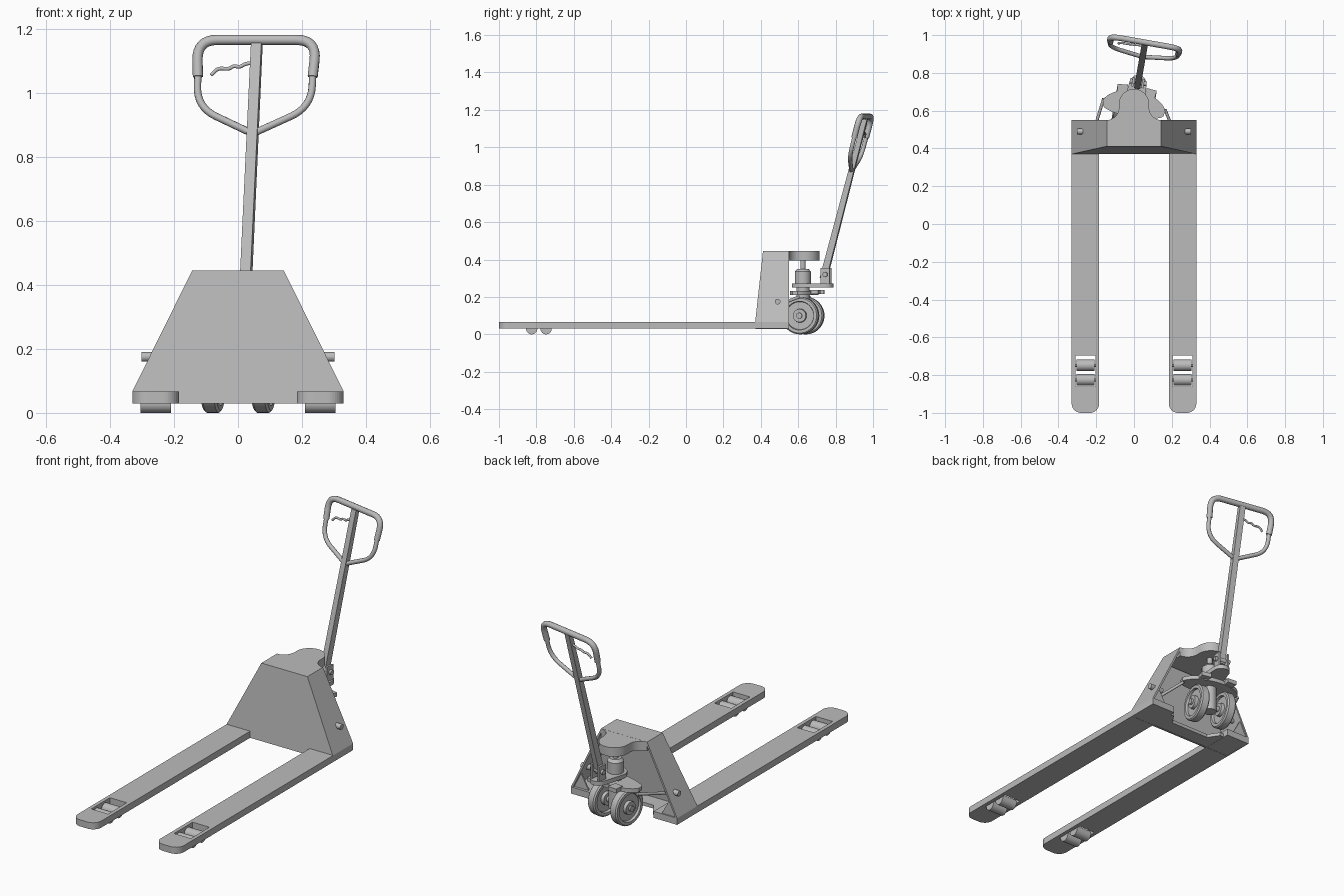
import bpy, bmesh
from math import pi, cos, sin, radians
from mathutils import Matrix, Vector

cube = bpy.data.objects.get("Cube")
if cube:
    bpy.data.objects.remove(cube, do_unlink=True)

grey = bpy.data.materials.new("painted_grey")
grey.use_nodes = True
grey.diffuse_color = (0.5, 0.5, 0.5, 1)
grey.node_tree.nodes["Principled BSDF"].inputs["Base Color"].default_value = (0.5, 0.5, 0.5, 1)

# Steered parts turn about the pump's vertical axis
STEER = Matrix.Translation((0, 0.625, 0)) @ Matrix.Rotation(radians(-10), 4, 'Z')
FIXED = Matrix()


def finish(name, bm, place=FIXED, smooth=False):
    bmesh.ops.recalc_face_normals(bm, faces=bm.faces)
    mesh = bpy.data.meshes.new(name)
    bm.to_mesh(mesh)
    bm.free()
    ob = bpy.data.objects.new(name, mesh)
    bpy.context.collection.objects.link(ob)
    mesh.materials.append(grey)
    ob.matrix_world = place
    if smooth:
        bpy.ops.object.select_all(action='DESELECT')
        ob.select_set(True)
        bpy.context.view_layer.objects.active = ob
        bpy.ops.object.shade_smooth_by_angle(angle=radians(35))
    return ob


def box(name, lo, hi, place=FIXED):
    bm = bmesh.new()
    bmesh.ops.create_cube(bm, size=1)
    lo, hi = Vector(lo), Vector(hi)
    for v in bm.verts:
        v.co = (lo + hi) / 2 + v.co * (hi - lo)
    return finish(name, bm, place)


def plate(name, outline, z0, z1, place=FIXED, smooth=False):
    bm = bmesh.new()
    face = bm.faces.new([bm.verts.new((x, y, z0)) for x, y in outline])
    ext = bmesh.ops.extrude_face_region(bm, geom=[face])
    top = [g for g in ext["geom"] if isinstance(g, bmesh.types.BMVert)]
    bmesh.ops.translate(bm, verts=top, vec=(0, 0, z1 - z0))
    return finish(name, bm, place, smooth)


def rod(name, a, b, r, place=FIXED, r2=None):
    a, b = Vector(a), Vector(b)
    bm = bmesh.new()
    turn = (b - a).to_track_quat('Z', 'Y').to_matrix().to_4x4()
    bmesh.ops.create_cone(bm, cap_ends=True, segments=32, radius1=r, radius2=r2 or r,
                          depth=(b - a).length, matrix=Matrix.Translation((a + b) / 2) @ turn)
    return finish(name, bm, place, True)


def lathe_x(name, profile, x, z, place):
    # profile holds (offset along x, radius) and closes on the axis
    bm = bmesh.new()
    verts = [bm.verts.new((x + o, 0, z + r)) for o, r in profile]
    edges = [bm.edges.new(p) for p in zip(verts, verts[1:])]
    bmesh.ops.spin(bm, geom=verts + edges, cent=(x, 0, z), axis=(1, 0, 0), angle=2 * pi, steps=40)
    bmesh.ops.remove_doubles(bm, verts=bm.verts, dist=1e-4)
    return finish(name, bm, place, True)


def tube(name, points, r, place):
    # Rounded pipe through points, with a fillet distance per point
    path = []
    for i, (p, f) in enumerate(points):
        p = Vector(p)
        if f == 0:
            path.append(p)
            continue
        a = p + (Vector(points[i - 1][0]) - p).normalized() * f
        b = p + (Vector(points[i + 1][0]) - p).normalized() * f
        for k in range(9):
            t = k / 8
            path.append(a * (1 - t) ** 2 + p * 2 * t * (1 - t) + b * t * t)
    cu = bpy.data.curves.new(name, 'CURVE')
    cu.dimensions = '3D'
    cu.bevel_depth, cu.bevel_resolution, cu.use_fill_caps = r, 3, True
    sp = cu.splines.new('POLY')
    sp.points.add(len(path) - 1)
    for q, p in zip(sp.points, path):
        q.co = (*p, 1)
    sp.use_smooth = True
    cu.materials.append(grey)
    ob = bpy.data.objects.new(name, cu)
    bpy.context.collection.objects.link(ob)
    ob.matrix_world = place


def arc(cx, cy, rx, ry, a0, a1, n=10):
    angles = [radians(a0 + (a1 - a0) * i / n) for i in range(n + 1)]
    return [(cx + rx * cos(a), cy + ry * sin(a)) for a in angles]


# Forks with slots and load rollers
for side, s in (("left", 1), ("right", -1)):
    c = 0.257 * s
    outline = ([(c + 0.073, 0.55), (c - 0.073, 0.55)]
               + arc(c - 0.023, -0.95, 0.05, 0.05, 180, 270)
               + arc(c + 0.023, -0.95, 0.05, 0.05, 270, 360))
    fork = plate(side + "_fork", outline, 0.03, 0.067)
    slot = box(side + "_slot_cutter", (c - 0.052, -0.86, 0), (c + 0.052, -0.695, 0.1))
    slot.hide_render = True
    slot.hide_viewport = True
    cut = fork.modifiers.new("slot", 'BOOLEAN')
    cut.operation, cut.object, cut.solver = 'DIFFERENCE', slot, 'EXACT'
    for label, y in (("front", -0.825), ("rear", -0.748)):
        rod(f"{side}_{label}_roller", (c - 0.047, y, 0.03), (c + 0.047, y, 0.03), 0.03)
        rod(f"{side}_{label}_roller_pin", (c - 0.06, y, 0.04), (c + 0.06, y, 0.04), 0.008)

    # Flank pin, rib and steering tie rod
    rod(side + "_flank_pin", (0.22 * s, 0.49, 0.175), (0.302 * s, 0.49, 0.175), 0.015)
    bm = bmesh.new()
    bm.faces.new([bm.verts.new(p) for p in
                  ((0.325 * s, 0.535, 0.067), (0.23 * s, 0.535, 0.067), (0.28 * s, 0.535, 0.155))])
    rib = finish(side + "_flank_rib", bm)
    rib.modifiers.new("thickness", 'SOLIDIFY').thickness = 0.008
    start = STEER @ Vector((0.165 * s, 0.01, 0.2))
    rod(side + "_tie_rod", start, (0.22 * s, 0.47, 0.15), 0.008)

# Chassis shell: sloping front and two flanks
section = [(-0.33, 0.03), (-0.33, 0.067), (-0.143, 0.445), (0.143, 0.445), (0.33, 0.067), (0.33, 0.03)]
bm = bmesh.new()
front = [bm.verts.new((x, 0.37 + max(0, z - 0.067) * 0.11, z)) for x, z in section]
back = [bm.verts.new((x, 0.55, z)) for x, z in section]
bm.faces.new(front)
for i in (0, 1, 2, 3, 4):
    bm.faces.new((front[i], front[i + 1], back[i + 1], back[i]))
shell = finish("chassis_shell", bm)
wall = shell.modifiers.new("thickness", 'SOLIDIFY')
wall.thickness, wall.offset, wall.use_even_offset = 0.01, -1, True

# Floor between the forks and the pump head plate
plate("chassis_floor", [(-0.2, 0.372), (0.2, 0.372), (0.2, 0.52), (0.16, 0.52), (0.12, 0.46),
                        (-0.12, 0.46), (-0.16, 0.52), (-0.2, 0.52)], 0.031, 0.05)
half = [(0.142, 0.43), (0.142, 0.55)] + arc(0.145, 0.615, 0.065, 0.065, 268, 184, 6)
half += arc(0, 0.635, 0.08, 0.08, 0, 80, 8)
plate("head_plate", half + [(-x, y) for x, y in reversed(half)], 0.394, 0.4445, smooth=True)

# Pump
rod("pump_rod", (0, 0.625, 0.33), (0, 0.625, 0.4), 0.014)
rod("pump_cylinder", (0, 0, 0.26), (0, 0, 0.335), 0.043, STEER)
rod("pump_collar", (0, 0, 0.335), (0, 0, 0.35), 0.043, STEER, 0.03)
rod("pump_post", (0, 0, 0.07), (0, 0, 0.25), 0.035, STEER)

# Steering plates
plate("swivel_plate", arc(0, 0, 0.06, 0.06, 170, 370) + arc(0, 0.12, 0.045, 0.045, 10, 170),
      0.25, 0.273, STEER, True)
plate("steering_arm", arc(0, -0.02, 0.172, 0.1, 12, 168, 20) + arc(0, -0.02, 0.165, 0.04, 190, 350, 16),
      0.21, 0.232, STEER, True)
for side, s in (("left", 1), ("right", -1)):
    plate(side + "_arm_lug", [(0.05 * s, 0.05), (0.1 * s, 0.05), (0.105 * s, 0.1), (0.05 * s, 0.105)],
          0.215, 0.238, STEER)

    # Steering wheel: tyre, recessed disc and hub
    outer = [(0.03, 0), (0.03, 0.035), (0.012, 0.037), (0.012, 0.074), (0.025, 0.077),
             (0.025, 0.093), (0.018, 0.1)]
    lathe_x(side + "_steer_wheel", outer + [(-o, r) for o, r in reversed(outer)], 0.08 * s, 0.1, STEER)

    # Handle clevis cheek
    box(side + "_clevis", (0.02 * s, 0.1, 0.265), (0.032 * s, 0.15, 0.355), STEER)
rod("wheel_axle", (-0.12, 0, 0.1), (0.12, 0, 0.1), 0.016, STEER)
rod("handle_hinge", (-0.045, 0.127, 0.32), (0.045, 0.127, 0.32), 0.013, STEER)


def lean(x, z):
    # Point on the tilted handle plane
    return (x, 0.12 + 0.265 * (z - 0.33), z)


# Handle shaft
bm = bmesh.new()
ends = []
for z, d in ((0.3, 0.019), (1.155, 0.013)):
    y = lean(0, z)[1]
    ends.append([bm.verts.new((a * 0.0165, y + b * d, z)) for a, b in ((-1, -1), (1, -1), (1, 1), (-1, 1))])
for ring in ends:
    bm.faces.new(ring)
for i in range(4):
    j = (i + 1) % 4
    bm.faces.new((ends[0][i], ends[0][j], ends[1][j], ends[1][i]))
finish("handle_shaft", bm, STEER)

# Handle loop: thick grip bar and thinner lower frame
tube("handle_grip", [(lean(-0.182, 1.05), 0), (lean(-0.19, 1.165), 0.065),
                     (lean(0.19, 1.165), 0.065), (lean(0.182, 1.05), 0)], 0.016, STEER)
tube("handle_frame", [(lean(-0.182, 1.06), 0), (lean(-0.182, 0.955), 0.07), (lean(0, 0.872), 0.012),
                      (lean(0.182, 0.955), 0.07), (lean(0.182, 1.06), 0)], 0.0115, STEER)

# Release lever
tube("release_lever", [(lean(0, 1.095), 0), (lean(-0.035, 1.09), 0.01), (lean(-0.05, 1.08), 0.008),
                       (lean(-0.07, 1.084), 0.008), (lean(-0.085, 1.074), 0.008),
                       (lean(-0.12, 1.077), 0.015), (lean(-0.14, 1.055), 0)], 0.006, STEER)
